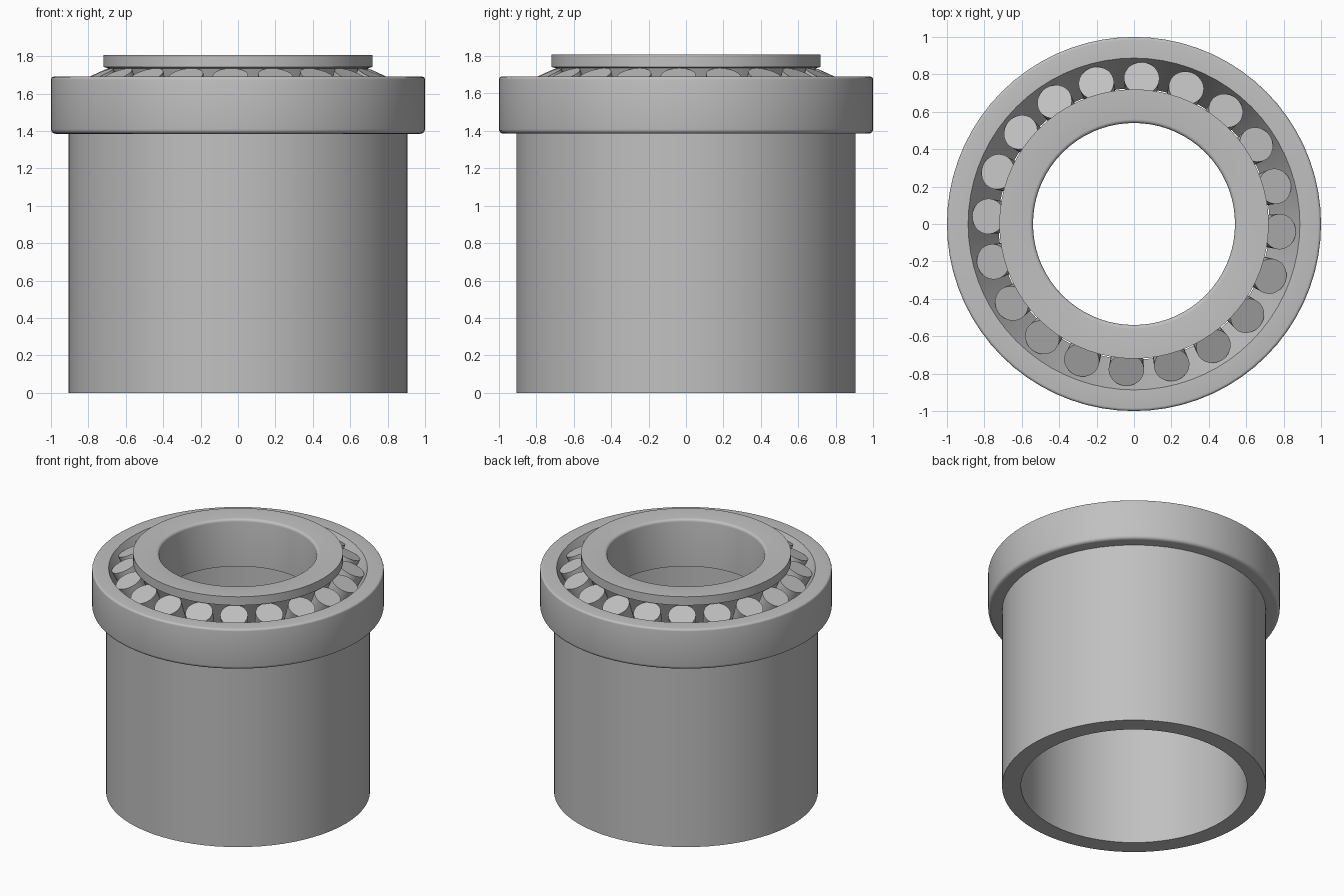
import bpy
import bmesh
from math import cos, sin, pi, radians
from mathutils import Matrix, Vector

default = bpy.data.objects.get("Cube")
if default:
    bpy.data.objects.remove(default, do_unlink=True)

SEGMENTS = 72
ROLLERS = 20
TILT = radians(25)

steel = bpy.data.materials.new("steel grey")
steel.use_nodes = True
GREY = (0.53, 0.53, 0.53, 1)
steel.diffuse_color = GREY
steel.node_tree.nodes["Principled BSDF"].inputs["Base Color"].default_value = GREY


def finish(name, bm):
    """Turn a bmesh into a smooth-shaded object with sharp corners."""
    bmesh.ops.recalc_face_normals(bm, faces=bm.faces)
    mesh = bpy.data.meshes.new(name)
    bm.to_mesh(mesh)
    bm.free()
    mesh.materials.append(steel)
    obj = bpy.data.objects.new(name, mesh)
    bpy.context.collection.objects.link(obj)
    bpy.ops.object.select_all(action="DESELECT")
    obj.select_set(True)
    bpy.context.view_layer.objects.active = obj
    bpy.ops.object.shade_smooth_by_angle(angle=radians(30))
    return obj


def rounded(corners, steps=4):
    """Replace each (radius, height, fillet) corner by a short arc."""
    points = []
    for i, (r, z, fillet) in enumerate(corners):
        here = Vector((r, z))
        if not fillet:
            points.append(here)
            continue
        before = Vector(corners[i - 1][:2])
        after = Vector(corners[(i + 1) % len(corners)][:2])
        a = here + (before - here).normalized() * fillet
        b = here + (after - here).normalized() * fillet
        centre = a + b - here
        for k in range(steps + 1):
            t = pi / 2 * k / steps
            points.append(centre + (a - centre) * cos(t) + (b - centre) * sin(t))
    return points


def ring(name, corners):
    """Revolve a closed cross-section about the z axis."""
    points = rounded(corners)
    bm = bmesh.new()
    loops = []
    for s in range(SEGMENTS):
        ang = 2 * pi * s / SEGMENTS
        loops.append([bm.verts.new((p.x * cos(ang), p.x * sin(ang), p.y)) for p in points])
    for s in range(SEGMENTS):
        this, following = loops[s], loops[(s + 1) % SEGMENTS]
        for k in range(len(points)):
            n = (k + 1) % len(points)
            bm.faces.new((this[k], following[k], following[n], this[n]))
    return finish(name, bm)


# Long hollow sleeve
ring("sleeve", [(0.775, 0, 0), (0.905, 0, 0), (0.905, 1.385, 0), (0.775, 1.385, 0)])

# Outer ring with a conical raceway inside
ring("outer_ring", [(0.725, 1.385, 0), (1, 1.385, 0.025), (1, 1.69, 0.015), (0.887, 1.69, 0)])

# Inner ring with a conical raceway and a flange at the top
ring("inner_ring", [(0.54, 1.45, 0), (0.58, 1.45, 0), (0.693, 1.735, 0),
                    (0.72, 1.742, 0), (0.72, 1.807, 0), (0.54, 1.807, 0.02)])

# Tapered rollers leaning outwards
LENGTH, SMALL, LARGE = 0.27, 0.08, 0.095
top_centre = Vector((0.78, 0, 1.695))
for i in range(ROLLERS):
    bm = bmesh.new()
    bmesh.ops.create_cone(bm, cap_ends=True, segments=32,
                          radius1=SMALL, radius2=LARGE, depth=LENGTH)
    place = (Matrix.Rotation(2 * pi * i / ROLLERS - radians(3), 4, "Z")
             @ Matrix.Translation(top_centre)
             @ Matrix.Rotation(TILT, 4, "Y")
             @ Matrix.Translation((0, 0, -LENGTH / 2)))
    bm.transform(place)
    finish(f"roller_{i + 1}", bm)
